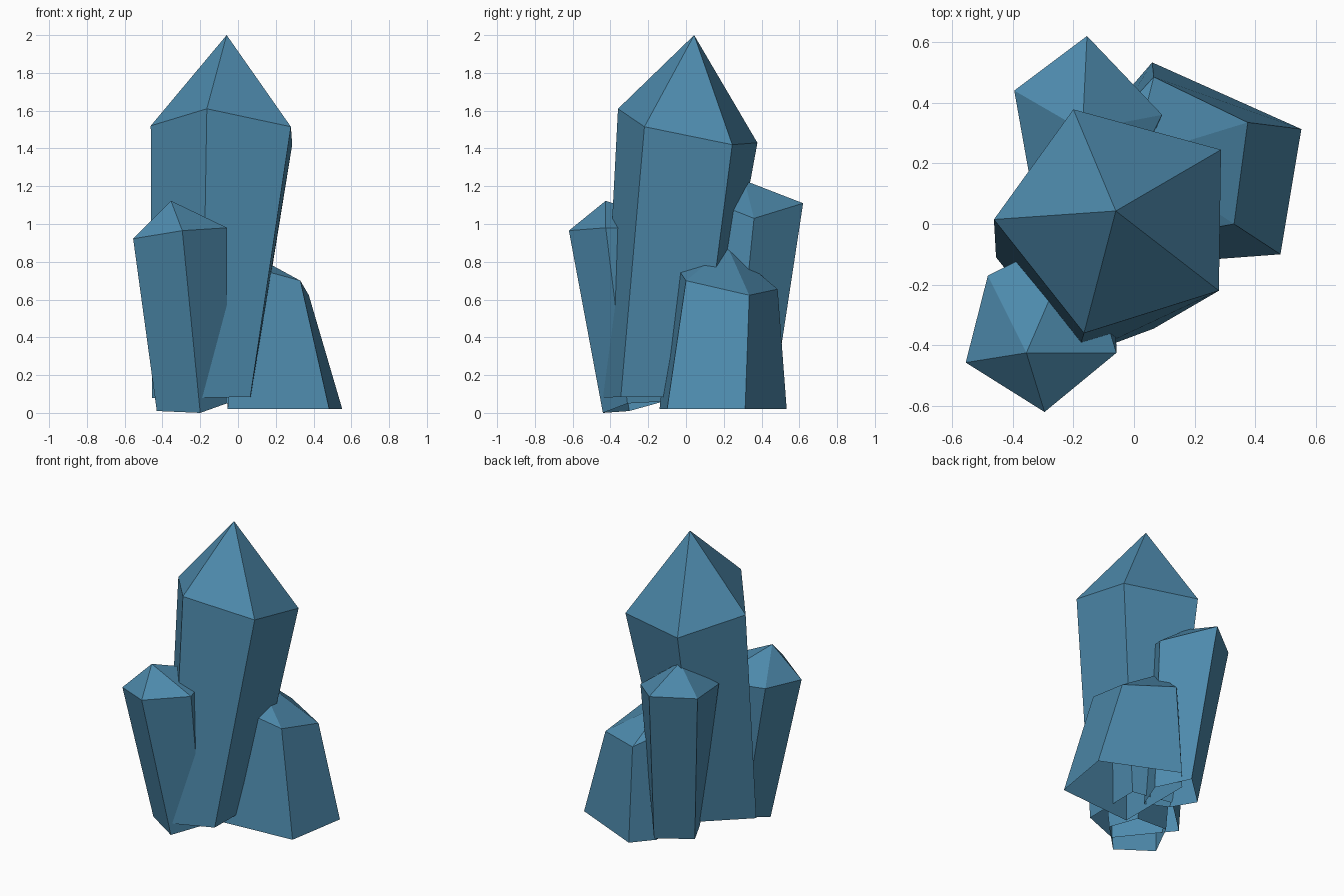
import bpy, bmesh

if "Cube" in bpy.data.objects:
    bpy.data.objects.remove(bpy.data.objects["Cube"])

blue = bpy.data.materials.new("crystal blue")
blue.diffuse_color = (0.075, 0.255, 0.415, 1.0)
blue.use_nodes = True
blue.node_tree.nodes["Principled BSDF"].inputs["Base Color"].default_value = blue.diffuse_color


def crystal(name, base, ring, tip):
    """Five-sided open-bottomed shard: base ring, shoulder ring and a pointed tip."""
    bm = bmesh.new()
    low = [bm.verts.new(p) for p in base]
    high = [bm.verts.new(p) for p in ring]
    apex = bm.verts.new(tip)
    n = len(low)
    for i in range(n):
        j = (i + 1) % n
        bm.faces.new((low[i], low[j], high[j], high[i]))
        bm.faces.new((high[i], high[j], apex))
    mesh = bpy.data.meshes.new(name)
    bm.to_mesh(mesh)
    bm.free()
    mesh.materials.append(blue)
    obj = bpy.data.objects.new(name, mesh)
    bpy.context.collection.objects.link(obj)


# Tall central shard
crystal("main_crystal",
        [(-.455, -.11, .08), (-.19, -.44, .08), (.065, -.345, .085), (.07, .07, .085), (-.2, .13, .08)],
        [(-.462, .015, 1.52), (-.165, -.36, 1.61), (.28, -.22, 1.515), (.287, .245, 1.42), (-.2, .378, 1.43)],
        (-.06, .043, 2.0))

# Leaning shard at the front left
crystal("front_left_crystal",
        [(-.43, -.3, .01), (-.2, -.44, 0), (-.06, -.31, .05), (-.14, -.13, .06), (-.36, -.12, .06)],
        [(-.555, -.457, .922), (-.295, -.62, .965), (-.058, -.425, .98), (-.18, -.02, .98), (-.482, -.17, .95)],
        (-.355, -.425, 1.123))

# Wide, squat shard on the right
crystal("right_crystal",
        [(.483, -.1, .02), (.552, .313, .02), (.06, .533, .02), (-.055, .4, .02), (-.055, -.14, .02)],
        [(.33, 0, .7), (.375, .335, .623), (.065, .485, .655), (-.04, .37, .72), (0, -.06, .79)],
        (0, .22, .88))

# Leaning shard at the back left
crystal("back_left_crystal",
        [(-.08, .46, .06), (-.27, .29, .04), (-.19, .12, .05), (-.04, .05, .05), (.05, .26, .04)][::-1],
        [(-.155, .62, 1.11), (-.395, .44, 1.09), (-.34, .13, 1.06), (-.05, .08, 1.14), (.093, .36, 1.03)][::-1],
        (-.17, .31, 1.23))

# Turn every shard's faces outward
for obj in bpy.data.objects:
    bm = bmesh.new()
    bm.from_mesh(obj.data)
    bmesh.ops.recalc_face_normals(bm, faces=bm.faces)
    bm.to_mesh(obj.data)
    bm.free()
